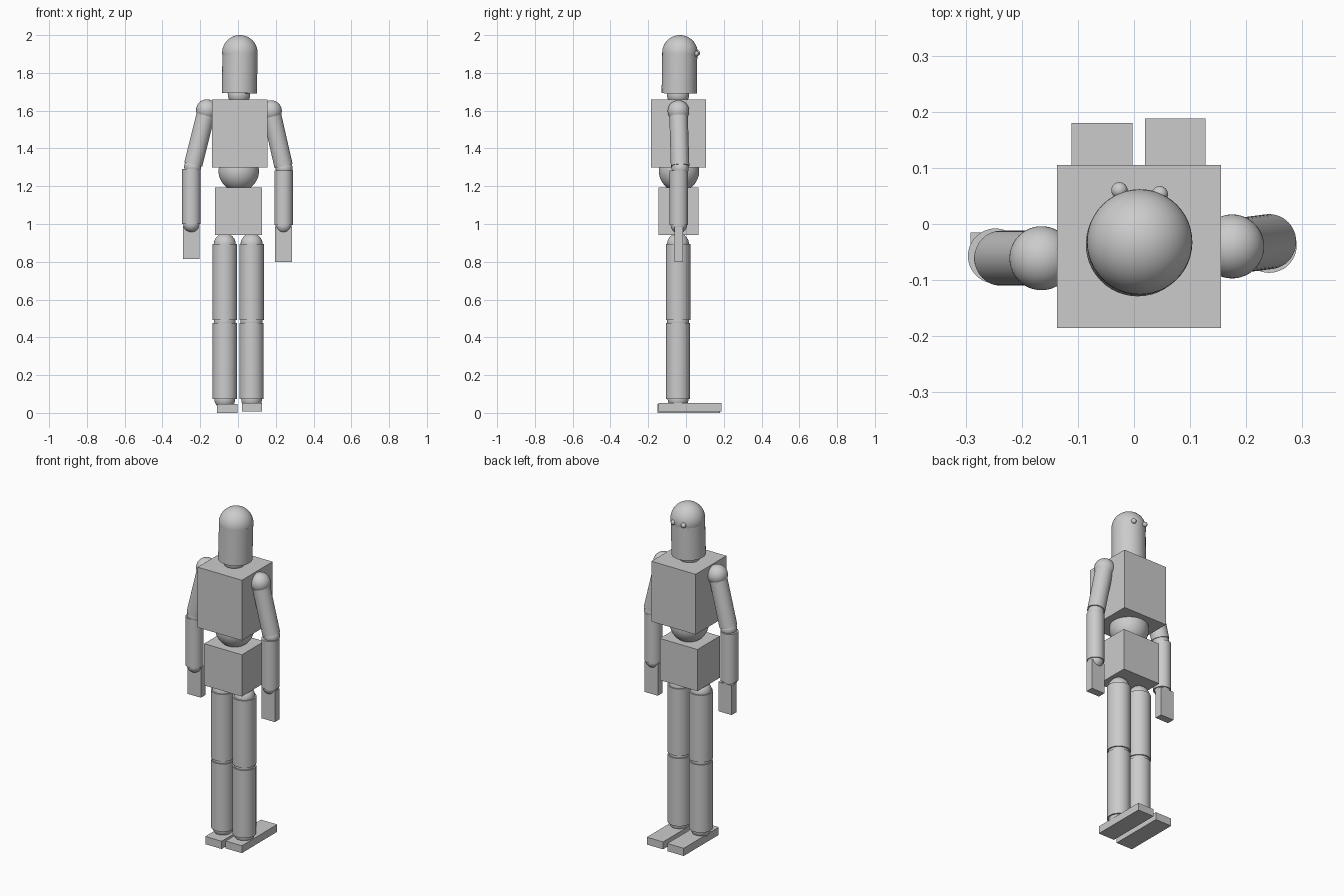
import bpy
from math import radians
from mathutils import Vector

cube = bpy.data.objects.get("Cube")
if cube:
    bpy.data.objects.remove(cube, do_unlink=True)

grey = bpy.data.materials.new("light grey")
grey.use_nodes = True
colour = (0.6, 0.6, 0.6, 1)
grey.diffuse_color = colour
grey.node_tree.nodes["Principled BSDF"].inputs["Base Color"].default_value = colour


def finish(name, smooth=True):
    obj = bpy.context.object
    obj.name = name
    obj.data.materials.append(grey)
    if smooth:
        bpy.ops.object.shade_smooth_by_angle(angle=radians(30))
    return obj


def ball(name, centre, radius):
    bpy.ops.mesh.primitive_uv_sphere_add(segments=48, ring_count=24, radius=radius, location=centre)
    return finish(name)


def rod(name, top, bottom, radius):
    top, bottom = Vector(top), Vector(bottom)
    axis = top - bottom
    bpy.ops.mesh.primitive_cylinder_add(vertices=48, radius=radius, depth=axis.length,
                                        location=(top + bottom) / 2)
    bpy.context.object.rotation_euler = axis.to_track_quat('Z', 'Y').to_euler()
    return finish(name)


def block(name, low, high):
    low, high = Vector(low), Vector(high)
    bpy.ops.mesh.primitive_cube_add(size=1, location=(low + high) / 2)
    bpy.context.object.scale = high - low
    bpy.ops.object.transform_apply(location=False, rotation=False, scale=True)
    return finish(name, False)


# Head, eyes and neck
ball("head_dome", (0.01, -0.032, 1.906), 0.094)
rod("head", (0.011, -0.033, 1.906), (0.007, -0.036, 1.692), 0.093)
ball("right_eye", (-0.026, 0.06, 1.905), 0.0145)
ball("left_eye", (0.046, 0.053, 1.902), 0.0145)
ball("neck", (0.005, -0.042, 1.685), 0.059)

# Torso
block("chest", (-0.137, -0.185, 1.3), (0.155, 0.105, 1.66))
ball("waist", (0.004, -0.037, 1.28), 0.107)
block("pelvis", (-0.122, -0.145, 0.943), (0.127, 0.066, 1.192))

# Arms, each from its shoulder, elbow and wrist
arms = {
    "right": ((-0.165, -0.061, 1.603), (-0.24, -0.061, 1.303), (-0.247, -0.057, 1.0), 0.815),
    "left": ((0.175, -0.04, 1.598), (0.244, -0.031, 1.295), (0.241, -0.038, 0.994), 0.8),
}
for side, (shoulder, elbow, wrist, tip) in arms.items():
    shoulder, elbow, wrist = map(Vector, (shoulder, elbow, wrist))
    ball(side + "_shoulder", shoulder, 0.057)
    rod(side + "_upper_arm", shoulder, elbow.lerp(shoulder, 0.04), 0.049)
    ball(side + "_elbow", elbow, 0.045)
    rod(side + "_forearm", (wrist.x, wrist.y, elbow.z - 0.012), wrist, 0.049)
    ball(side + "_wrist", wrist, 0.043)
    block(side + "_hand", (wrist.x - 0.044, -0.06, tip), (wrist.x + 0.044, -0.015, wrist.z - 0.01))

# Legs and feet
for side, x, foot_low, foot_high in (
        ("right", -0.07, (-0.111, -0.15, 0), (-0.003, 0.18, 0.046)),
        ("left", 0.072, (0.02, -0.145, 0.008), (0.127, 0.188, 0.052))):
    y = -0.042
    ball(side + "_hip", (x, y, 0.893), 0.058)
    rod(side + "_thigh", (x, y, 0.893), (x, y, 0.493), 0.065)
    ball(side + "_knee", (x, y, 0.485), 0.058)
    rod(side + "_shin", (x, y, 0.477), (x, y, 0.073), 0.064)
    ball(side + "_ankle", (x, y, 0.073), 0.055)
    block(side + "_foot", foot_low, foot_high)
